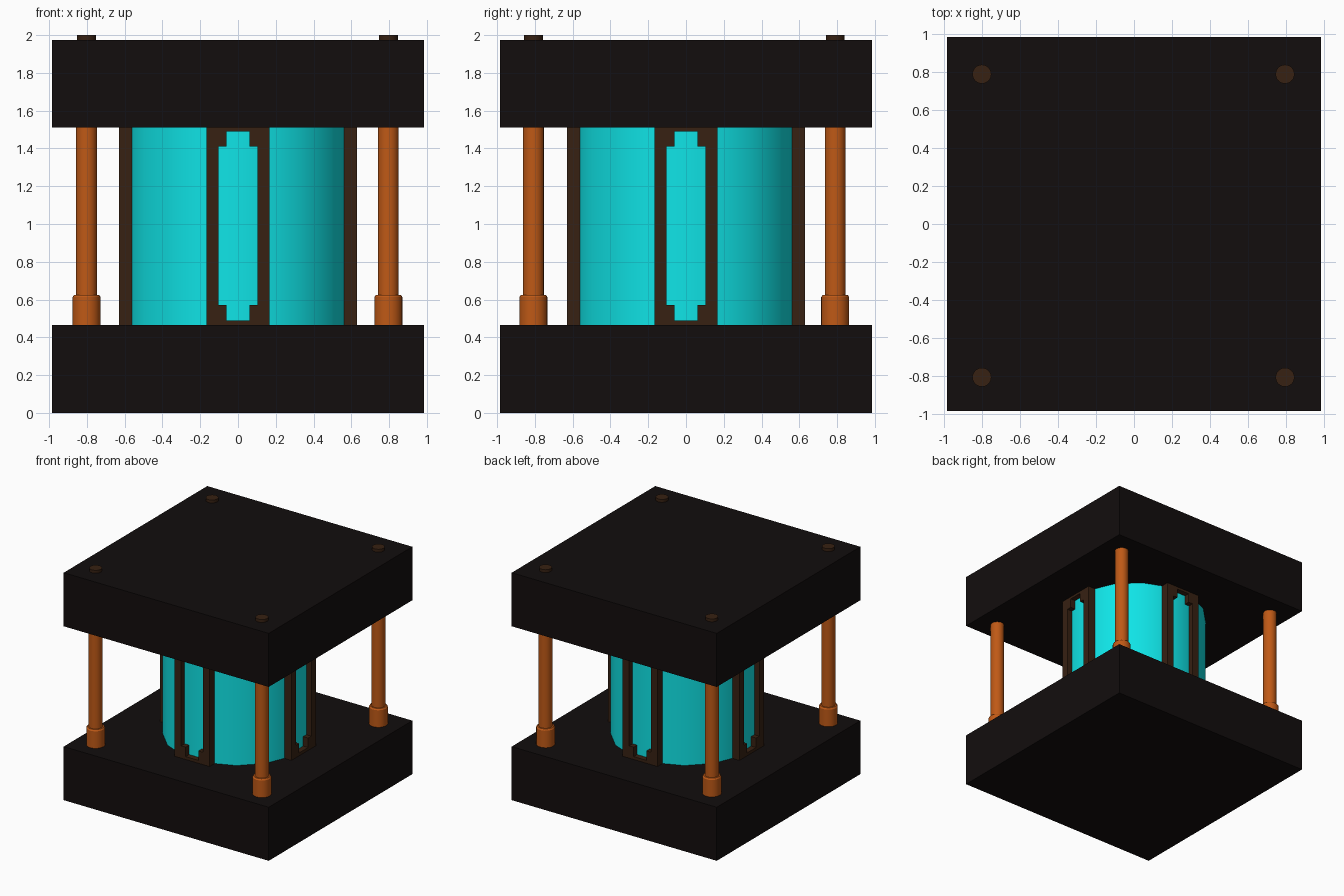
import bpy, bmesh, math
from mathutils import Matrix

if "Cube" in bpy.data.objects:
    bpy.data.objects.remove(bpy.data.objects["Cube"])


def material(name, rgb):
    m = bpy.data.materials.new(name)
    m.diffuse_color = (*rgb, 1)
    m.use_nodes = True
    m.node_tree.nodes["Principled BSDF"].inputs["Base Color"].default_value = m.diffuse_color
    return m


BLACK = material("black", (0.006, 0.004, 0.004))
BROWN = material("dark_brown", (0.038, 0.015, 0.006))
COPPER = material("copper", (0.52, 0.10, 0.008))
CYAN = material("cyan", (0.005, 0.78, 0.80))


def add_object(name, mesh, mat):
    ob = bpy.data.objects.new(name, mesh)
    mesh.materials.clear()
    mesh.materials.append(mat)
    bpy.context.collection.objects.link(ob)
    return ob


def box(name, half, z0, z1, mat):
    bm = bmesh.new()
    bmesh.ops.create_cube(bm, size=1, matrix=Matrix.Translation((0, 0, (z0 + z1) / 2))
                          @ Matrix.Diagonal((2 * half, 2 * half, z1 - z0, 1)))
    me = bpy.data.meshes.new(name)
    bm.to_mesh(me)
    bm.free()
    return add_object(name, me, mat)


def turned(name, profile, sides, mat, loc=(0, 0), offset=0.0):
    """Closed solid of revolution from (radius, z) pairs, bottom to top."""
    bm = bmesh.new()
    rings = [[bm.verts.new((r * math.cos(offset + math.tau * i / sides),
                            r * math.sin(offset + math.tau * i / sides), z))
              for i in range(sides)] for r, z in profile]
    for a, b in zip(rings, rings[1:]):
        for i in range(sides):
            j = (i + 1) % sides
            bm.faces.new((a[i], a[j], b[j], b[i]))
    bm.faces.new(rings[0][::-1])
    bm.faces.new(rings[-1])
    me = bpy.data.meshes.new(name)
    bm.to_mesh(me)
    bm.free()
    ob = add_object(name, me, mat)
    ob.location = (*loc, 0)
    bpy.ops.object.select_all(action='DESELECT')
    ob.select_set(True)
    bpy.context.view_layer.objects.active = ob
    bpy.ops.object.shade_smooth_by_angle(angle=math.radians(30))
    return ob


# Base and top slabs
box("base_slab", 0.985, 0, 0.465, BLACK)
box("top_slab", 0.985, 1.51, 1.975, BLACK)

# Glowing core, a flat facet facing each side
turned("core", [(0.595, 0.46), (0.595, 1.515)], 16, CYAN, offset=math.pi / 16)

# Corner posts with collars and bolt heads
for sx, x in (("left", -0.802), ("right", 0.796)):
    for sy, y in (("front", -0.808), ("back", 0.79)):
        tag = f"{sy}_{sx}"
        turned("post_" + tag, [(0.055, 0.46), (0.055, 1.515)], 24, COPPER, (x, y))
        turned("collar_" + tag, [(0.074, 0.46), (0.074, 0.613), (0.066, 0.625)],
               24, COPPER, (x, y))
        turned("bolt_" + tag, [(0.05, 1.96), (0.05, 2.0)], 24, BROWN, (x, y))

# Slotted window frame: outer rectangle with a stepped opening
outer = [(-0.168, 0.465), (0.168, 0.465), (0.168, 1.51), (-0.168, 1.51)]
half = [(0.061, 0.49), (0.061, 0.572), (0.104, 0.572),
        (0.104, 1.41), (0.061, 1.41), (0.061, 1.49)]
opening = half + [(-x, z) for x, z in reversed(half)]
curve = bpy.data.curves.new("frame_profile", 'CURVE')
curve.dimensions = '2D'
curve.fill_mode = 'BOTH'
curve.extrude = 0.045
for pts in (outer, opening):
    sp = curve.splines.new('POLY')
    sp.points.add(len(pts) - 1)
    for p, (x, z) in zip(sp.points, pts):
        p.co = (x, z, 0, 1)
    sp.use_cyclic_u = True
helper = bpy.data.objects.new("frame_profile", curve)
bpy.context.collection.objects.link(helper)
deps = bpy.context.evaluated_depsgraph_get()
frame_mesh = bpy.data.meshes.new_from_object(helper.evaluated_get(deps))
bpy.data.objects.remove(helper)
for poly in frame_mesh.polygons:
    poly.use_smooth = False
frame_mesh.transform(Matrix.Translation((0, -0.586, 0)) @ Matrix.Rotation(math.pi / 2, 4, 'X'))

# One frame on each side of the core
for i, side in enumerate(("front", "right", "back", "left")):
    ob = add_object("window_frame_" + side, frame_mesh, BROWN)
    ob.rotation_euler.z = i * math.pi / 2
